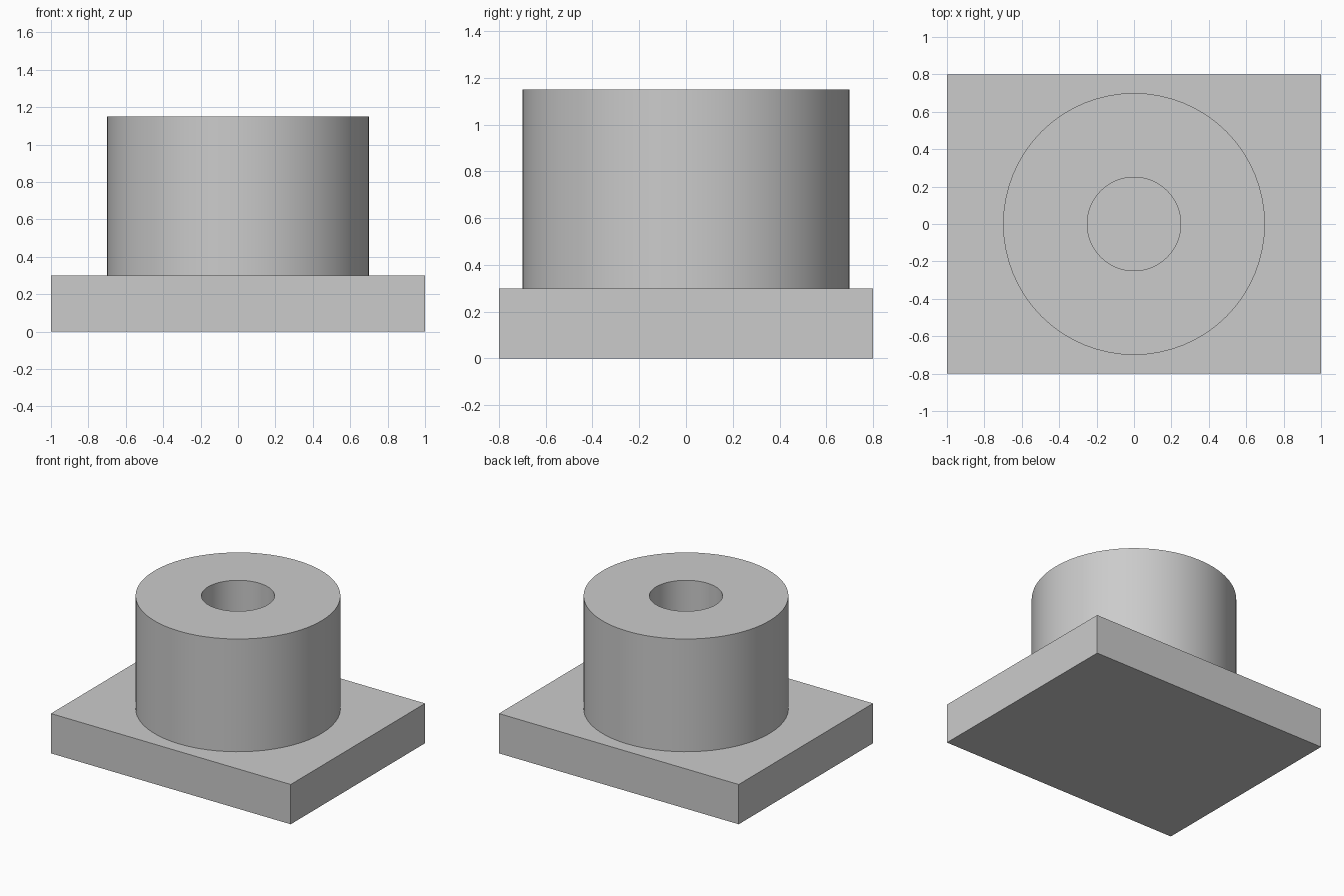
import bpy
import bmesh
import math

old = bpy.data.objects.get("Cube")
if old:
    bpy.data.objects.remove(old, do_unlink=True)

SEGMENTS = 64
BASE_TOP, BOSS_TOP = 0.3, 1.15
BOSS_RADIUS, BORE_RADIUS = 0.7, 0.25

grey = bpy.data.materials.new("plain grey")
grey.use_nodes = True
colour = (0.6, 0.6, 0.6, 1)
grey.diffuse_color = colour
grey.node_tree.nodes["Principled BSDF"].inputs["Base Color"].default_value = colour


def add_part(name, bm):
    mesh = bpy.data.meshes.new(name)
    bmesh.ops.recalc_face_normals(bm, faces=bm.faces)
    bm.to_mesh(mesh)
    bm.free()
    mesh.materials.append(grey)
    obj = bpy.data.objects.new(name, mesh)
    bpy.context.collection.objects.link(obj)
    return obj


# Rectangular base plate
bm = bmesh.new()
bmesh.ops.create_cube(bm, size=1)
for v in bm.verts:
    v.co = (v.co.x * 2, v.co.y * 1.6, (v.co.z + 0.5) * BASE_TOP)
add_part("base_plate", bm)

# Round boss with a bore down to the plate, from a closed ring profile
bm = bmesh.new()
profile = [(BORE_RADIUS, BASE_TOP), (BOSS_RADIUS, BASE_TOP),
           (BOSS_RADIUS, BOSS_TOP), (BORE_RADIUS, BOSS_TOP)]
rings = []
for radius, z in profile:
    rings.append([bm.verts.new((radius * math.cos(a), radius * math.sin(a), z))
                  for a in (math.tau * i / SEGMENTS for i in range(SEGMENTS))])
# The underside rests on the plate, so it is left open
for low, high in zip(rings[1:], rings[2:] + rings[:1]):
    for i in range(SEGMENTS):
        j = (i + 1) % SEGMENTS
        bm.faces.new((low[i], low[j], high[j], high[i]))
boss = add_part("bored_boss", bm)

# Smooth round walls, crisp rims
bpy.ops.object.select_all(action="DESELECT")
boss.select_set(True)
bpy.context.view_layer.objects.active = boss
bpy.ops.object.shade_smooth_by_angle(angle=math.radians(30))
